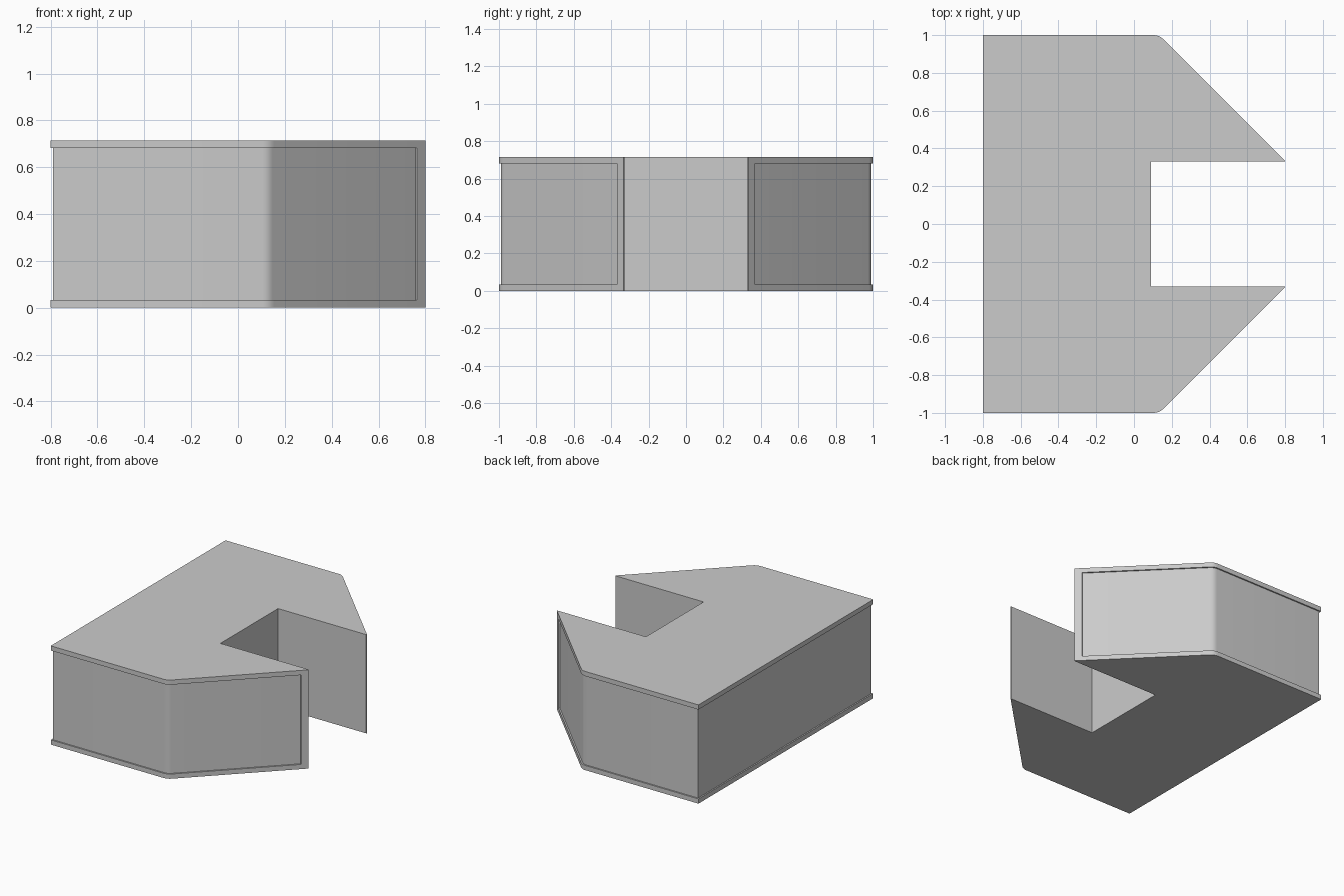
import bpy, bmesh, math

if "Cube" in bpy.data.objects:
    bpy.data.objects.remove(bpy.data.objects["Cube"])

HEIGHT, LIP, INSET = 0.715, 0.034, 0.01
POST = (0.764, 0.37)      # where the recessed panel stops near the arm tip
ARC_C, ARC_R, STEPS = (0.104, 0.928), 0.072, 4


def half_outline(inset):
    """Half plan from notch to back corner; only the outer walls are inset."""
    d = inset * math.sqrt(0.5)
    pts = [(0.09, 0.33), (0.796, 0.33), (0.80, 0.334), POST,
           (POST[0] - d, POST[1] - d)]
    for i in range(STEPS + 1):
        a = math.radians(45 + 45 * i / STEPS)
        pts.append((ARC_C[0] + (ARC_R - inset) * math.cos(a),
                    ARC_C[1] + (ARC_R - inset) * math.sin(a)))
    pts.append((-0.80 + inset, 1 - inset))
    return pts


def outline(inset):
    half = half_outline(inset)
    return half + [(x, -y) for x, y in reversed(half)]


# Stacked plan rings: bottom lip, recessed walls, top lip
layers = [(0, 0), (LIP, 0), (LIP, INSET),
          (HEIGHT - LIP, INSET), (HEIGHT - LIP, 0), (HEIGHT, 0)]
bm = bmesh.new()
rings = [[bm.verts.new((x, y, z)) for x, y in outline(inset)]
         for z, inset in layers]
for lo, hi in zip(rings, rings[1:]):
    n = len(lo)
    for i in range(n):
        j = (i + 1) % n
        bm.faces.new((lo[i], lo[j], hi[j], hi[i]))

# Flat top and underside
bm.faces.new(rings[-1])
bm.faces.new(list(reversed(rings[0])))

# Weld the places where recessed and outer outlines coincide
bmesh.ops.remove_doubles(bm, verts=bm.verts[:], dist=0.0002)
bmesh.ops.recalc_face_normals(bm, faces=bm.faces[:])

mesh = bpy.data.meshes.new("notched_block")
bm.to_mesh(mesh)
bm.free()
block = bpy.data.objects.new("notched_block", mesh)
bpy.context.collection.objects.link(block)

# Smooth only the rounded corners
bpy.context.view_layer.objects.active = block
block.select_set(True)
bpy.ops.object.shade_smooth_by_angle(angle=math.radians(25))
